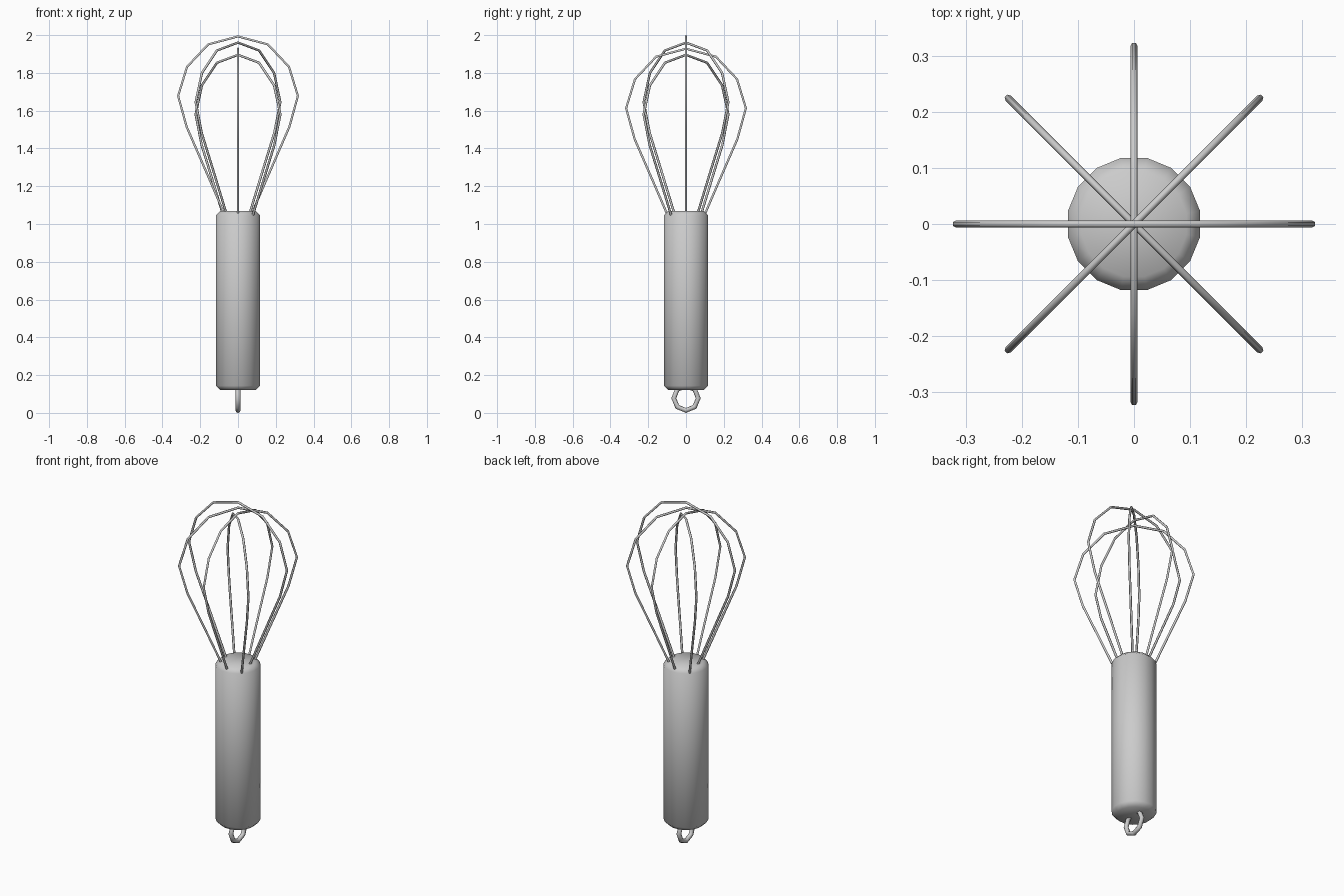
import bpy, math

if "Cube" in bpy.data.objects:
    bpy.data.objects.remove(bpy.data.objects["Cube"])

# Handle: 16-sided cylinder with chamfered rims
Z0, Z1 = 0.12, 1.07
bpy.ops.mesh.primitive_cylinder_add(vertices=16, radius=0.12, depth=Z1 - Z0,
                                    location=(0, 0, (Z0 + Z1) / 2),
                                    rotation=(0, 0, math.pi / 16))
handle = bpy.context.object
handle.name = "handle"
bev = handle.modifiers.new("rim_chamfer", 'BEVEL')
bev.width = 0.024
bev.segments = 1
bev.limit_method = 'ANGLE'
bev.angle_limit = math.radians(40)
bpy.ops.object.modifier_apply(modifier=bev.name)
bpy.ops.object.shade_smooth_by_angle(angle=math.radians(60))

# Hanging ring, half sunk into the handle bottom
bpy.ops.mesh.primitive_torus_add(major_segments=8, minor_segments=8,
                                 major_radius=0.065, minor_radius=0.013,
                                 location=(0, 0, 0.078),
                                 rotation=(0, math.pi / 2, 0))
ring = bpy.context.object
ring.name = "hanging_ring"
bpy.ops.object.shade_smooth()

# Balloon wires: one half profile mirrored, then turned and lowered per wire
half = [(0.058, 1.02), (0.172, 1.285), (0.272, 1.515), (0.317, 1.678),
        (0.27, 1.832), (0.158, 1.951)]
profile = half + [(0, 1.993)] + [(-x, z) for x, z in reversed(half)]
for i in range(4):
    curve = bpy.data.curves.new(f"whisk_wire_{i + 1}", 'CURVE')
    curve.dimensions = '3D'
    curve.bevel_depth = 0.0065
    curve.bevel_resolution = 1
    curve.use_fill_caps = True
    spline = curve.splines.new('POLY')
    spline.points.add(len(profile) - 1)
    for p, (x, z) in zip(spline.points, profile):
        p.co = (x, 0, z, 1)
    spline.use_smooth = True
    wire = bpy.data.objects.new(curve.name, curve)
    wire.rotation_euler.z = i * math.pi / 4
    wire.location.z = -i * 0.0325
    bpy.context.collection.objects.link(wire)
